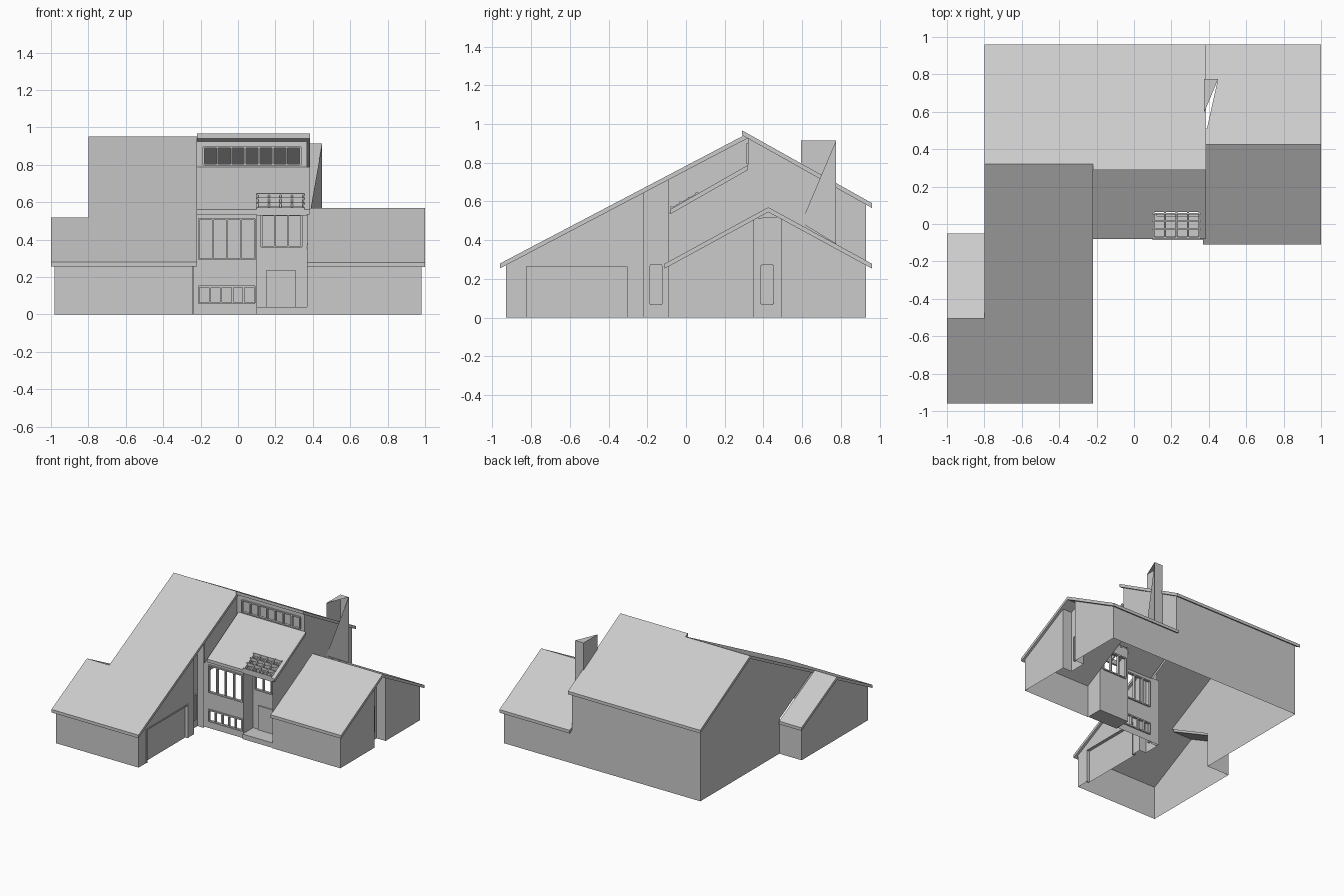
import bpy
import bmesh

cube = bpy.data.objects.get("Cube")
if cube:
    bpy.data.objects.remove(cube, do_unlink=True)

GREY = bpy.data.materials.new("light grey")
GREY.use_nodes = True
GREY.diffuse_color = (0.6, 0.6, 0.6, 1)
GREY.node_tree.nodes["Principled BSDF"].inputs["Base Color"].default_value = (0.6, 0.6, 0.6, 1)

THICK = 0.025   # roof thickness
RIDGE = 0.32    # y of the main ridge


# Roof heights as functions of y
def main_front(y):
    return 0.28 + 0.525 * (y + 0.96)


def main_back(y):
    return 0.95 - 0.56 * (y - RIDGE)


def left_back(y):
    return 0.28 + 0.525 * (-0.05 - y)


def right_roof(y):
    return 0.57 - 0.545 * abs(y - 0.425)


def centre(y):
    return 0.56 + 0.57 * (y + 0.08)


def finish(name, bm):
    mesh = bpy.data.meshes.new(name)
    bm.to_mesh(mesh)
    bm.free()
    mesh.materials.append(GREY)
    obj = bpy.data.objects.new(name, mesh)
    bpy.context.collection.objects.link(obj)
    return obj


def sheets(name, *polys):
    """Flat wall sheets, each given by its corners."""
    bm = bmesh.new()
    for poly in polys:
        bm.faces.new([bm.verts.new(p) for p in poly])
    return finish(name, bm)


def side_wall(name, x, pts):
    return sheets(name, [(x, y, z) for y, z in pts])


def front_wall(name, y, x0, x1, z0, z1, holes=()):
    """Wall facing the front or back, with rectangular openings."""
    xs = sorted({x0, x1, *[v for h in holes for v in h[:2]]})
    zs = sorted({z0, z1, *[v for h in holes for v in h[2:]]})
    polys = []
    for a, b in zip(xs, xs[1:]):
        for c, d in zip(zs, zs[1:]):
            mx, mz = (a + b) / 2, (c + d) / 2
            if not any(h[0] < mx < h[1] and h[2] < mz < h[3] for h in holes):
                polys.append([(a, y, c), (b, y, c), (b, y, d), (a, y, d)])
    return sheets(name, *polys)


def boxes(name, *spans):
    """Boxes given as x0, x1, y0, y1, z0, z1."""
    bm = bmesh.new()
    for x0, x1, y0, y1, z0, z1 in spans:
        verts = bmesh.ops.create_cube(bm, size=1)["verts"]
        for v in verts:
            v.co = (x1 if v.co.x > 0 else x0, y1 if v.co.y > 0 else y0, z1 if v.co.z > 0 else z0)
    return finish(name, bm)


def roof(name, plan, height, thick=THICK, lift=0):
    """Sloped slab over a plan outline."""
    bm = bmesh.new()
    top = [bm.verts.new((x, y, height(y) + lift)) for x, y in plan]
    low = [bm.verts.new((x, y, height(y) + lift - thick)) for x, y in plan]
    bm.faces.new(top)
    bm.faces.new(low[::-1])
    for i in range(len(plan)):
        j = (i + 1) % len(plan)
        bm.faces.new((top[i], low[i], low[j], top[j]))
    bmesh.ops.recalc_face_normals(bm, faces=bm.faces)
    return finish(name, bm)


def rect(x0, x1, y0, y1):
    return [(x0, y0), (x1, y0), (x1, y1), (x0, y1)]


def window(name, y, hole, panes):
    """Frame and upright bars in an opening."""
    x0, x1, z0, z1 = hole
    t, ya, yb = 0.005, y - 0.01, y + 0.01
    bars = [(x0, x1, ya, yb, z - t, z + t) for z in (z0, z1)]
    for i in range(panes + 1):
        x = x0 + (x1 - x0) * i / panes
        bars.append((x - t, x + t, ya, yb, z0, z1))
    return boxes(name, *bars)


def recess(name, x, depth, y0, y1, z0, z1):
    """Upright slot in a side wall, with a narrow framed window."""
    b = x - depth
    sheets(name, [(b, y0, 0), (b, y1, 0), (b, y1, z1), (b, y0, z0)],
           [(x, y0, 0), (b, y0, 0), (b, y0, z0), (x, y0, z0)],
           [(b, y1, 0), (x, y1, 0), (x, y1, z1), (b, y1, z1)])
    m, w, t = (y0 + y1) / 2, 0.03, 0.008
    boxes(name + "_window", (b, b + 0.005, m - w, m + w, 0.07, 0.27),
          *[(b, b + 0.012, m + s * w - t / 2, m + s * w + t / 2, 0.07, 0.27) for s in (-1, 1)],
          *[(b, b + 0.012, m - w, m + w, z - t / 2, z + t / 2) for z in (0.07, 0.27)])


# Main roof, running down over the garage
roof("main_roof_front", rect(-0.8, -0.22, -0.96, RIDGE), main_front)
roof("main_roof_back", rect(-0.8, -0.22, RIDGE, 0.96), main_back)
roof("main_roof_back_centre", rect(-0.22, 0.385, 0.29, 0.96), main_back)

# Left wing roof
roof("left_wing_roof_front", rect(-1, -0.8, -0.96, -0.505), main_front)
roof("left_wing_roof_back", rect(-1, -0.8, -0.505, -0.05), left_back)

# Right wing roof, with a sliver open beside the chimney
roof("right_wing_roof_front", rect(0.37, 1, -0.11, 0.425), right_roof)
roof("right_wing_roof_back", [(0.37, 0.425), (1, 0.425), (1, 0.96), (0.37, 0.96), (0.37, 0.6),
                              (0.45, 0.78), (0.39, 0.51), (0.37, 0.51)], right_roof)

# Centre roof, notched for the trellis
roof("centre_roof", [(-0.22, -0.08), (0.1, -0.08), (0.1, 0.065), (0.35, 0.065), (0.35, -0.08),
                     (0.385, -0.08), (0.385, RIDGE), (-0.22, RIDGE)], centre)

# Trellis over the entry
for i in range(5):
    x = 0.105 + 0.061 * i
    roof("trellis_rafter", rect(x - 0.005, x + 0.005, -0.08, 0.065), centre, 0.03, 0.005)
for y in (-0.075, -0.028, 0.015, 0.055):
    z = centre(y)
    boxes("trellis_bar", (0.1, 0.355, y - 0.005, y + 0.005, z - 0.015, z + 0.01))
boxes("entry_beam", (0.1, 0.37, -0.08, -0.065, 0.53, 0.555))

# Outer front and back walls
front_wall("garage_front_wall", -0.93, -0.98, -0.24, 0, 0.275)
front_wall("right_wing_front_wall", -0.09, 0.37, 0.98, 0, 0.27)
front_wall("main_back_wall", 0.93, -0.78, 0.37, 0, 0.59)
front_wall("right_wing_back_wall", 0.93, 0.37, 0.98, 0, 0.275)
front_wall("left_wing_back_wall", -0.08, -0.98, -0.78, 0, 0.28)

# Gable walls
drop = 0.015
side_wall("left_wing_gable", -0.98, [(-0.93, 0), (-0.08, 0), (-0.08, 0.28),
                                     (-0.505, main_front(-0.505) - drop), (-0.93, 0.28)])
side_wall("main_left_gable", -0.78, [(-0.08, 0), (0.93, 0), (0.93, main_back(0.93) - drop),
                                     (RIDGE, 0.95 - drop), (-0.505, 0.505), (-0.08, 0.28)])
side_wall("main_right_gable", 0.37, [(RIDGE, 0.45), (0.425, 0.5), (0.93, 0.25),
                                     (0.93, main_back(0.93) - drop), (RIDGE, 0.95 - drop)])
for name, y0, y1 in (("right_gable_front", -0.09, 0.35), ("right_gable_back", 0.49, 0.93)):
    side_wall(name, 0.98, [(y0, 0), (y1, 0), (y1, right_roof(y1) - drop), (y0, right_roof(y0) - drop)])
recess("right_gable_slot", 0.98, 0.08, 0.35, 0.49, right_roof(0.35) - drop, right_roof(0.49) - drop)

# Garage side wall, its slot and its set-back door
side_wall("garage_side_wall", -0.24, [
    (-0.93, 0), (-0.83, 0), (-0.83, 0.27), (-0.3, 0.27), (-0.3, 0), (-0.22, 0),
    (-0.22, main_front(-0.22) - drop), (-0.93, 0.28)])
recess("garage_slot", -0.24, 0.06, -0.22, -0.09, main_front(-0.22) - drop, main_front(-0.09) - drop)
side_wall("garage_door", -0.26, [(-0.83, 0), (-0.3, 0), (-0.3, 0.27), (-0.83, 0.27)])
boxes("garage_door_frame", (-0.26, -0.235, -0.835, -0.825, 0, 0.27),
      (-0.26, -0.235, -0.305, -0.295, 0, 0.27), (-0.26, -0.235, -0.835, -0.295, 0.265, 0.275))

# Walls between the stepped roofs
side_wall("upper_left_wall", -0.235, [(-0.09, centre(-0.09) - THICK), (RIDGE, centre(RIDGE) - THICK),
                                      (RIDGE, 0.95 - drop), (-0.09, main_front(-0.09) - drop)])
side_wall("centre_right_wall", 0.372, [(-0.09, 0), (0.05, 0), (0.05, 0.34), (RIDGE, 0.48),
                                       (RIDGE, centre(RIDGE) - drop), (-0.09, centre(-0.09) - drop)])

# High window band below the ridge
band = (-0.185, 0.335, 0.8, 0.895)
front_wall("high_window_wall", RIDGE, -0.235, 0.37, 0.76, 0.935, [band])
window("high_windows", RIDGE, band, 7)

# Centre front wall
upper, lower = (-0.21, 0.09, 0.295, 0.51), (-0.21, 0.09, 0.06, 0.15)
front_wall("centre_front_wall", -0.07, -0.3, 0.1, 0, 0.55, [upper, lower])
window("upper_windows", -0.07, upper, 4)
window("lower_windows", -0.07, lower, 5)

# Set-back entry
glass = (0.125, 0.34, 0.36, 0.53)
front_wall("entry_wall", 0.05, 0.1, 0.372, 0, 0.62, [glass])
window("entry_windows", 0.05, glass, 3)
side_wall("entry_side_wall", 0.1, [(-0.07, 0), (0.05, 0), (0.05, 0.62), (-0.07, 0.55)])
boxes("entry_door", (0.15, 0.31, 0.041, 0.05, 0.04, 0.235))
boxes("entry_step", (0.1, 0.37, -0.085, 0.05, 0, 0.04))

# Half-open chimney
a, b, c = (0.375, 0.595), (0.375, 0.775), (0.45, 0.775)
LOW, TOP = 0.38, 0.915
sheets("chimney",
       [(*a, LOW), (*b, LOW), (*b, TOP), (*a, TOP)],
       [(*b, LOW), (*c, LOW), (*c, TOP), (*b, TOP)],
       [(*a, TOP), (*b, TOP), (*c, TOP)],
       [(*a, 0.49), (*c, LOW), (*c, TOP)])
